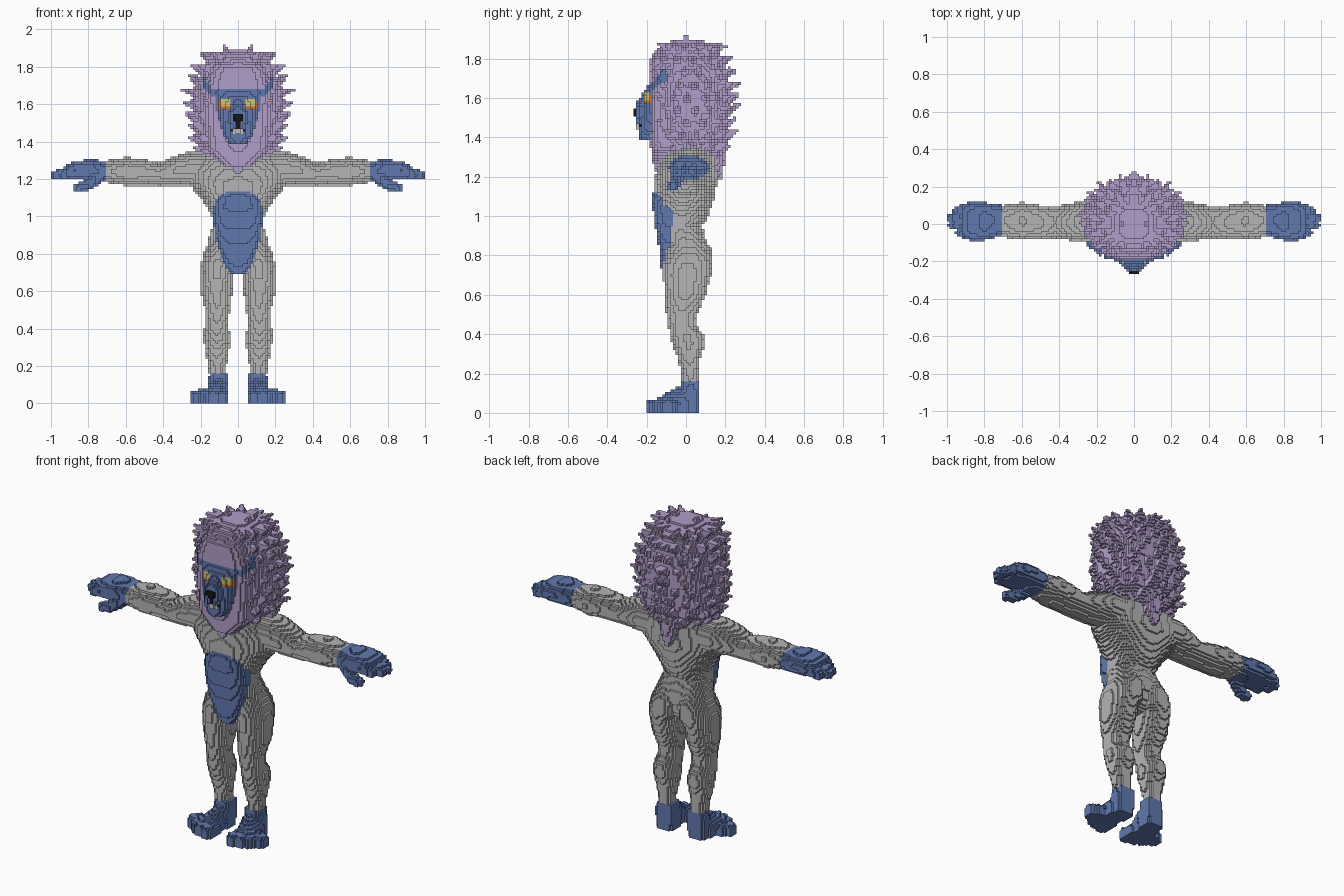
import bpy
import math
import random
from mathutils import Vector

random.seed(4)
H = 2 / 150          # edge of one cube cell
cells = {}           # cell -> part name
part_material = {}

cube = bpy.data.objects.get("Cube")
if cube:
    bpy.data.objects.remove(cube, do_unlink=True)


def material(name, rgb):
    m = bpy.data.materials.new(name)
    m.use_nodes = True
    m.diffuse_color = (*rgb, 1)
    m.node_tree.nodes["Principled BSDF"].inputs["Base Color"].default_value = (*rgb, 1)
    return m


GREY = material("body grey", (.46, .46, .46))
BLUE = material("skin blue", (.12, .19, .43))
LAVENDER = material("mane lavender", (.44, .34, .58))
YELLOW = material("eye yellow", (.62, .56, .18))
ORANGE = material("eye orange", (.65, .15, .03))
BLACK = material("nose black", (.008, .008, .008))
PALE = material("mouth pale", (.55, .55, .52))


def span(a, b):
    return range(math.floor(a / H), math.ceil(b / H) + 1)


def mid(i):
    return (i + .5) * H


def section(stations, t):
    """Interpolated cross-section: two centres and two radii."""
    for a, b in zip(stations, stations[1:]):
        if a[0] <= t <= b[0]:
            f = (t - a[0]) / (b[0] - a[0])
            return [p + (q - p) * f for p, q in zip(a[1:], b[1:])]


def loft(axis, stations, power=2):
    """Cells inside oval cross-sections strung along the x or z axis."""
    out = set()
    for k in span(stations[0][0], stations[-1][0]):
        s = section(stations, mid(k))
        if not s:
            continue
        c, d, r, q = s
        for i in span(c - r, c + r):
            for j in span(d - q, d + q):
                if abs((mid(i) - c) / r) ** power + abs((mid(j) - d) / q) ** power <= 1:
                    out.add((i, j, k) if axis == "z" else (k, i, j))
    return out


def limb(p, q, r0, r1):
    """Cells inside a tapered, round-ended rod."""
    p, q = Vector(p), Vector(q)
    d, r, out = q - p, max(r0, r1), set()
    lo = [min(a, b) - r for a, b in zip(p, q)]
    hi = [max(a, b) + r for a, b in zip(p, q)]
    for i in span(lo[0], hi[0]):
        for j in span(lo[1], hi[1]):
            for k in span(max(lo[2], 0), hi[2]):
                v = Vector((mid(i), mid(j), mid(k)))
                t = min(1, max(0, (v - p).dot(d) / d.length_squared))
                if (v - p - d * t).length <= r0 + (r1 - r0) * t:
                    out.add((i, j, k))
    return out


def flip(s):
    return {(-1 - i, j, k) for i, j, k in s}


def put(name, mat, s):
    part_material[name] = mat
    for c in s:
        cells[c] = name


def put_pair(name, mat, s):
    put("left_" + name, mat, s)
    put("right_" + name, mat, flip(s))


# Torso
put("torso", GREY, loft("z", [
    (.69, 0, -.01, .05, .06), (.75, 0, -.01, .14, .1), (.85, 0, 0, .165, .11),
    (.95, 0, -.035, .135, .115), (1, 0, -.02, .137, .135), (1.1, 0, -.01, .2, .155),
    (1.18, 0, 0, .27, .16), (1.25, 0, .005, .29, .15), (1.3, 0, .015, .26, .14),
    (1.35, 0, .03, .19, .1), (1.4, 0, .03, .1, .07)]))

# Legs with thigh, knee, calf and buttock
leg = loft("z", [
    (.12, .105, .025, .045, .045), (.2, .11, .022, .047, .044), (.29, .112, .015, .066, .06),
    (.35, .112, .015, .07, .085), (.4, .115, .003, .066, .085), (.45, .112, -.02, .063, .07),
    (.5, .11, -.02, .065, .08), (.6, .115, -.003, .085, .103), (.7, .113, .005, .087, .123),
    (.75, .112, .008, .084, .128), (.8, .1, .012, .088, .12), (.85, .085, .01, .08, .1),
    (.95, .06, -.01, .07, .08)])
put_pair("leg", GREY, leg | limb((.085, .06, .8), (.09, .06, .75), .075, .075))

# Arms
put_pair("arm", GREY, loft("x", [
    (.12, .02, 1.25, .11, .1), (.25, .02, 1.255, .11, .092), (.33, .01, 1.245, .1, .08),
    (.42, .008, 1.225, .085, .062), (.5, .01, 1.235, .09, .07), (.6, .015, 1.24, .1, .076),
    (.68, .015, 1.24, .088, .063), (.72, .015, 1.24, .08, .055)]))

# Hands with four fingers and a drooping thumb
hand = loft("x", [(.71, .018, 1.24, .082, .056), (.8, .015, 1.25, .1, .055),
                  (.88, .015, 1.245, .1, .048), (.92, .015, 1.24, .09, .04)], 2.5)
for n, reach in enumerate((.93, .97, .975, .945)):
    y = -.058 + n * .049
    hand |= limb((.87, y, 1.25), (reach, y * .8, 1.222), .03, .025)
hand |= limb((.75, -.035, 1.21), (.81, -.06, 1.165), .035, .03)
hand |= limb((.81, -.06, 1.165), (.855, -.065, 1.152), .03, .026)
put_pair("hand", BLUE, hand)

# Feet turned outwards, with toes
foot = loft("z", [(0, .105, .02, .055, .05), (.06, .105, .02, .058, .05),
                  (.155, .1, .022, .052, .047)], 3)
foot |= limb((.11, 0, .05), (.15, -.11, .035), .06, .05)
foot |= limb((.1, -.02, .09), (.12, -.1, .05), .045, .045)
for n in range(4):
    foot |= limb((.1 + n * .03, -.08, .035), (.085 + n * .047, -.168 + n * n * .008, .04), .04, .033)
foot |= {(i, j, 0) for i, j, k in foot if k == 2}
foot |= {(i, j, 1) for i, j, k in foot if k == 2}
put_pair("foot", BLUE, {c for c in foot if c[0] >= 3})

# Belly patch
put("belly", BLUE, loft("z", [
    (.69, 0, -.06, .03, .055), (.75, 0, -.07, .08, .06), (.85, 0, -.08, .11, .06),
    (.95, 0, -.09, .127, .067), (1.05, 0, -.1, .13, .07), (1.1, 0, -.1, .11, .07),
    (1.13, 0, -.1, .075, .066)], 3.5))

# Mane: solid core, front ruff, pointed bib and nape
core = [(1.3, 0, .02, .15, .13), (1.4, 0, .03, .215, .17), (1.5, 0, .03, .24, .18),
        (1.6, 0, .03, .245, .19), (1.7, 0, .02, .225, .19), (1.8, 0, .01, .19, .18),
        (1.86, 0, 0, .14, .13), (1.89, 0, 0, .08, .08)]
mane = loft("z", core, 2.3)
mane |= loft("z", [(1.27, 0, -.09, .08, .08), (1.35, 0, -.09, .16, .09), (1.5, 0, -.09, .175, .095),
                   (1.7, 0, -.09, .175, .1), (1.8, 0, -.09, .14, .095), (1.85, 0, -.06, .1, .08)], 3)
mane |= limb((0, -.1, 1.36), (0, -.14, 1.25), .09, .025)
mane |= limb((0, .11, 1.4), (0, .165, 1.21), .11, .025)

# Mane tufts in staggered rows
tufts = set()
for row in range(9):
    z = 1.34 + row * .063
    _, cy, rx, ry = section(core, z)
    for n in range(7):
        a = math.radians(-50 + n * 22 + (row % 2) * 11 + random.uniform(-4, 4))
        out = Vector((math.cos(a), math.sin(a), 0))
        base = Vector((rx * out.x * .9, cy + ry * out.y * .9, z))
        rise = Vector((0, 0, .015 + .02 * random.random()))
        tip = base + out * random.uniform(.06, .085) + rise
        tufts |= limb(base, tip, .036, .006)
for x, y, top in ((.07, 0, 1.915), (.13, .03, 1.88), (.15, -.08, 1.86), (.05, -.12, 1.88),
                  (.06, .09, 1.89), (.02, .03, 1.89)):
    tufts |= limb((x * .9, y, 1.8), (x, y, top), .05, .008)
put("mane", LAVENDER, mane | tufts | flip(tufts))

# Face with muzzle and brow
face = loft("z", [(1.39, 0, -.19, .045, .045), (1.43, 0, -.18, .075, .06), (1.5, 0, -.15, .1, .08),
                  (1.58, 0, -.13, .125, .085), (1.64, 0, -.13, .125, .08), (1.68, 0, -.13, .1, .06)], 2.5)
face |= limb((0, -.205, 1.53), (0, -.195, 1.45), .06, .052)
face |= limb((0, -.17, 1.64), (0, -.215, 1.55), .035, .045)
brow = limb((.03, -.17, 1.65), (.12, -.15, 1.66), .03, .03)
put("face", BLUE, face | brow | flip(brow))

# Ears
put_pair("ear", BLUE, limb((.12, -.14, 1.655), (.155, -.115, 1.7), .033, .037)
         | limb((.15, -.115, 1.7), (.17, -.11, 1.73), .035, .02))


def paint(name, mat, x0, x1, z0, z1):
    """Turn the frontmost face cells inside a rectangle into a new part."""
    chosen = set()
    for i in range(round(x0 / H), round(x1 / H)):
        for k in range(round(z0 / H), round(z1 / H)):
            column = [j for j in range(-25, 0) if (i, j, k) in cells]
            chosen |= {(i, j, k) for j in column if j < min(column) + 2}
    put(name, mat, chosen)


# Eyes, nose and mouth
for side, s in (("left", 1), ("right", -1)):
    paint(side + "_eye_rim", ORANGE, *sorted((s * .04, s * .107)), 1.573, 1.613)
    paint(side + "_eye", YELLOW, *sorted((s * .04, s * .093)), 1.587, 1.627)
paint("nose", BLACK, -.027, .027, 1.507, 1.547)
paint("lip_line", BLACK, -.0134, .0134, 1.467, 1.507)
paint("mouth_corners", BLACK, -.04, .04, 1.453, 1.467)
paint("mouth", PALE, -.027, .027, 1.44, 1.467)

# Turn each part into a mesh, keeping only exposed cube sides
STEPS = [(a, s) for a in range(3) for s in (0, 1)]
geometry = {name: ({}, []) for name in part_material}
for cell, name in cells.items():
    verts, faces = geometry[name]
    for a, s in STEPS:
        near = list(cell)
        near[a] += 2 * s - 1
        if tuple(near) in cells:
            continue
        b, c = (a + 1) % 3, (a + 2) % 3
        loop = []
        for u, v in ((0, 0), (1, 0), (1, 1), (0, 1)):
            p = list(cell)
            p[a] += s
            p[b] += u
            p[c] += v
            loop.append(verts.setdefault(tuple(p), len(verts)))
        faces.append(loop if s else loop[::-1])

for name, (verts, faces) in geometry.items():
    if faces:
        mesh = bpy.data.meshes.new(name)
        mesh.from_pydata([[n * H for n in p] for p in verts], [], faces)
        mesh.materials.append(part_material[name])
        bpy.context.collection.objects.link(bpy.data.objects.new(name, mesh))
